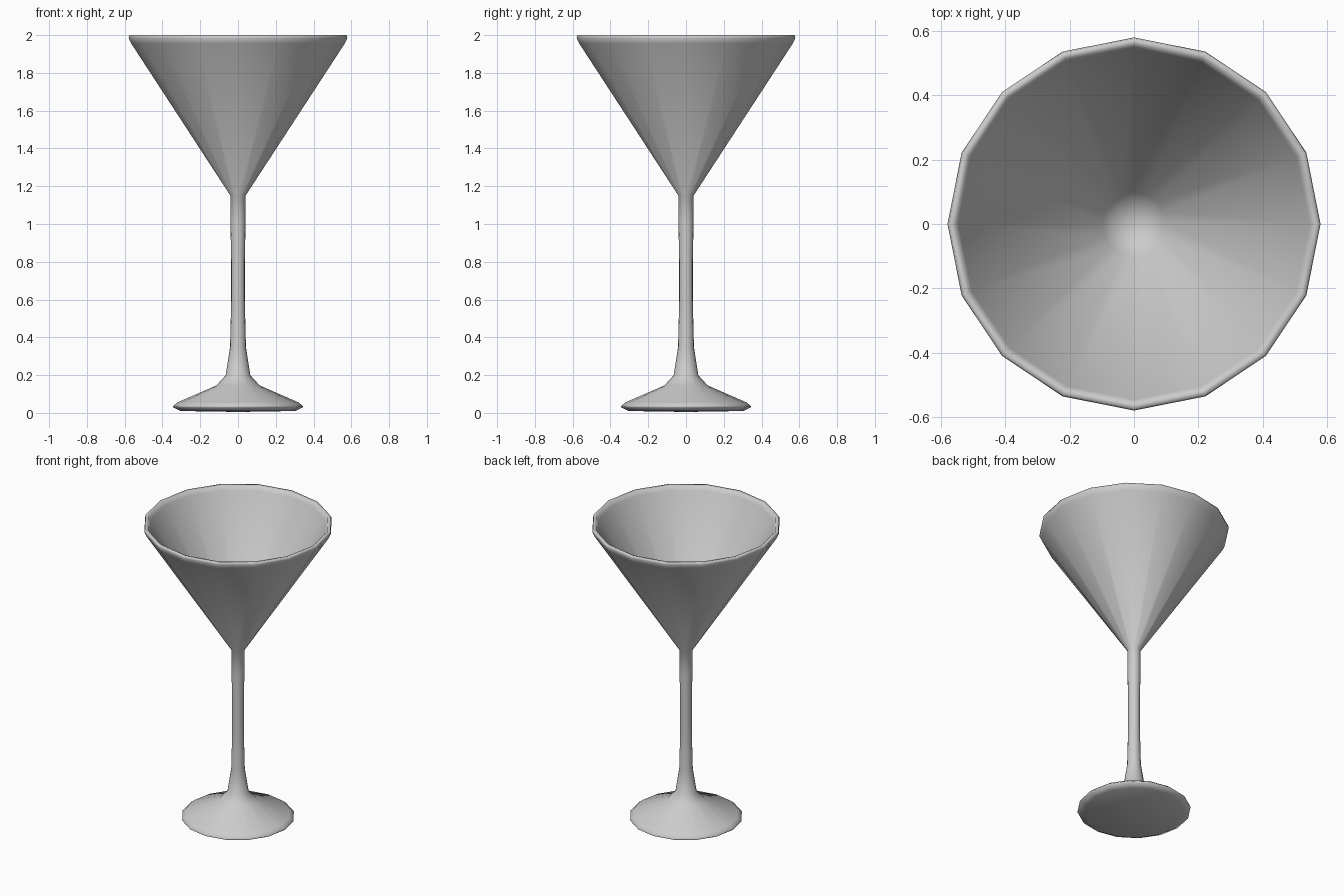
import bpy, bmesh, math

if "Cube" in bpy.data.objects:
    bpy.data.objects.remove(bpy.data.objects["Cube"])

SIDES = 16

# Half profile (radius, height) from the underside, up the outside, over the rim and down inside
PROFILE = [
    (0, 0.005), (0.305, 0.01), (0.345, 0.03), (0.345, 0.036), (0.32, 0.056),  # foot
    (0.115, 0.145), (0.065, 0.2), (0.042, 0.35),                   # flare
    (0.036, 0.6), (0.036, 0.8), (0.04, 1.0), (0.04, 1.15),         # stem
    (0.565, 1.955), (0.579, 1.985), (0.575, 2.0), (0.555, 1.996),  # outer bowl and rim
    (0.545, 1.97), (0.1, 1.285), (0.06, 1.25), (0, 1.235),         # inner bowl
]


def lathe(name, profile):
    bm = bmesh.new()
    rings = []
    for r, z in profile:
        if r == 0:
            rings.append([bm.verts.new((0, 0, z))] * SIDES)
        else:
            rings.append([bm.verts.new((r * math.cos(a), r * math.sin(a), z))
                          for a in (2 * math.pi * i / SIDES for i in range(SIDES))])
    for low, high in zip(rings, rings[1:]):
        for i in range(SIDES):
            j = (i + 1) % SIDES
            corners = list(dict.fromkeys((low[i], low[j], high[j], high[i])))
            bm.faces.new(corners).smooth = True
    bmesh.ops.translate(bm, verts=bm.verts, vec=(0, 0, 0))
    bmesh.ops.recalc_face_normals(bm, faces=bm.faces)
    mesh = bpy.data.meshes.new(name)
    bm.to_mesh(mesh)
    bm.free()
    obj = bpy.data.objects.new(name, mesh)
    bpy.context.collection.objects.link(obj)
    return obj


# Stemmed glass: foot, stem and hollow bowl as one turned surface
lathe("cocktail_glass", PROFILE)
